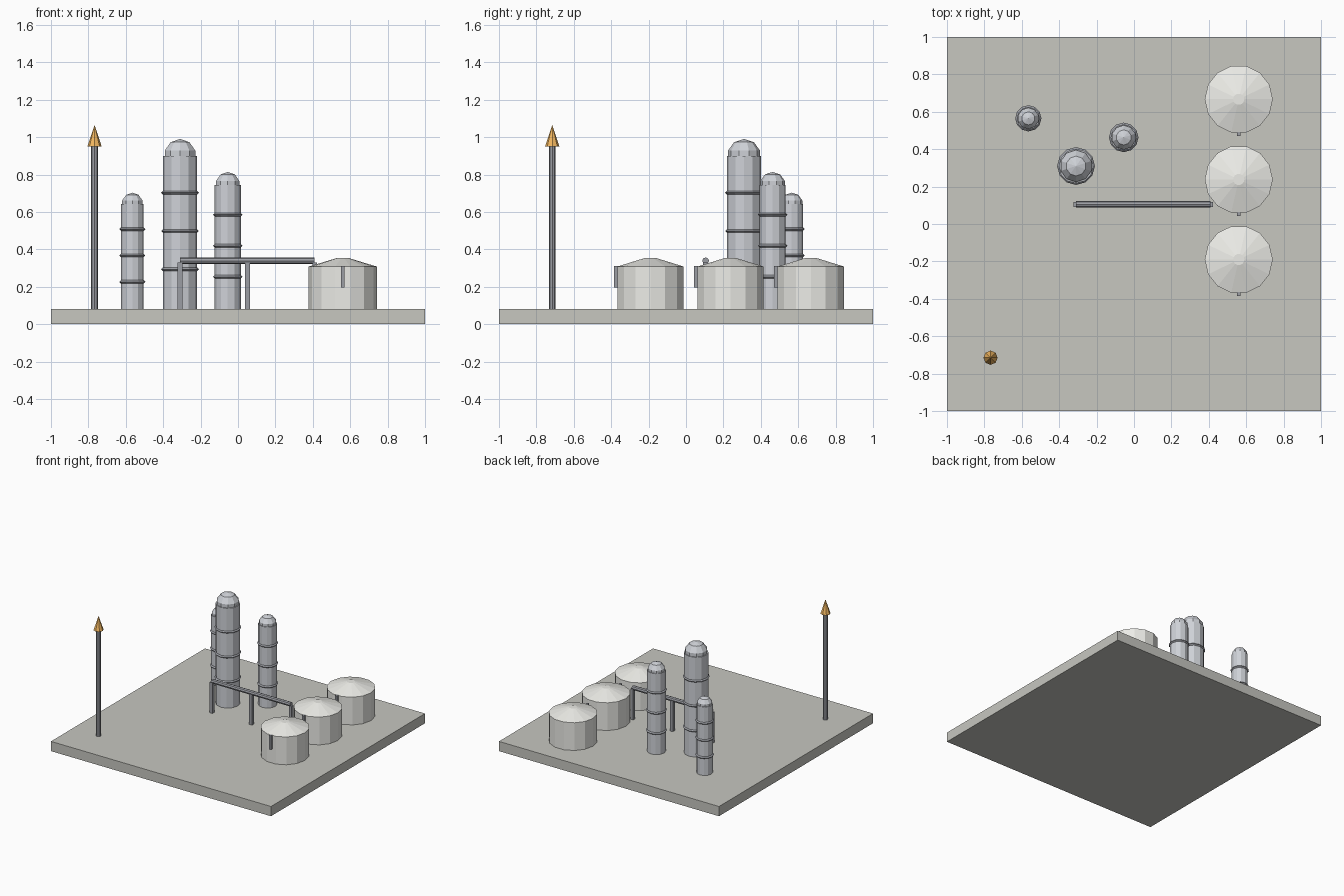
import bpy
from math import pi

if "Cube" in bpy.data.objects:
    bpy.data.objects.remove(bpy.data.objects["Cube"])


def material(name, r, g, b):
    m = bpy.data.materials.new(name)
    m.diffuse_color = (r, g, b, 1)
    m.use_nodes = True
    m.node_tree.nodes["Principled BSDF"].inputs["Base Color"].default_value = m.diffuse_color
    return m


CONCRETE = material("concrete", 0.57, 0.57, 0.53)
STEEL = material("steel", 0.62, 0.64, 0.68)
DARK = material("dark_steel", 0.33, 0.34, 0.37)
WHITE = material("tank_white", 0.84, 0.84, 0.80)
ORANGE = material("flame_orange", 0.90, 0.48, 0.12)


def finish(name, mat):
    ob = bpy.context.object
    ob.name = name
    ob.data.materials.append(mat)
    return ob


def box(name, mat, loc, size):
    bpy.ops.mesh.primitive_cube_add(size=1, location=loc)
    ob = finish(name, mat)
    ob.scale = size
    return ob


def cone(name, mat, x, y, z0, z1, r0, r1, sides, turn=0.0):
    bpy.ops.mesh.primitive_cone_add(vertices=sides, radius1=r0, radius2=r1, depth=z1 - z0,
                                    location=(x, y, (z0 + z1) / 2), rotation=(0, 0, turn))
    return finish(name, mat)


G = 0.08  # top of the ground slab

# Ground slab
box("base_slab", CONCRETE, (0, 0, G / 2), (2, 2, G))

# Distillation columns: shaft, domed cap, three hoops
for i, (x, y, r, top) in enumerate([(-0.31, 0.31, 0.092, 0.90),
                                    (-0.055, 0.463, 0.07, 0.745),
                                    (-0.565, 0.565, 0.061, 0.643)], 1):
    cone(f"column_{i}_shaft", STEEL, x, y, G, top, r, r, 12)
    bpy.ops.mesh.primitive_uv_sphere_add(segments=10, ring_count=5, radius=r * 0.98,
                                         location=(x, y, top))
    finish(f"column_{i}_dome", STEEL)
    for k, f in enumerate((0.26, 0.51, 0.76), 1):
        bpy.ops.mesh.primitive_torus_add(major_segments=12, minor_segments=4,
                                         major_radius=r, minor_radius=0.009,
                                         location=(x, y, G + f * (top - G)))
        finish(f"column_{i}_hoop_{k}", DARK)

# Storage tanks: wall, shallow conical roof, ladder on the front
for i, y in enumerate((0.667, 0.238, -0.19), 1):
    x = 0.56
    cone(f"tank_{i}_wall", WHITE, x, y, G, 0.308, 0.182, 0.182, 14, pi / 2)
    cone(f"tank_{i}_roof", WHITE, x, y, 0.308, 0.354, 0.182, 0.03, 14, pi / 2)
    box(f"tank_{i}_ladder", DARK, (x, y - 0.185, 0.253), (0.018, 0.022, 0.115))

# Pipe rack
bpy.ops.mesh.primitive_cylinder_add(vertices=8, radius=0.018, depth=0.72,
                                    location=(0.05, 0.105, 0.339), rotation=(0, pi / 2, 0))
finish("rack_pipe", DARK)
for i, x in enumerate((-0.31, 0.05, 0.41), 1):
    box(f"rack_post_{i}", DARK, (x, 0.105, (G + 0.33) / 2), (0.026, 0.026, 0.33 - G))

# Flare stack with flame
cone("flare_pole", DARK, -0.767, -0.715, G, 0.955, 0.018, 0.018, 8)
cone("flare_flame", ORANGE, -0.767, -0.715, 0.95, 1.065, 0.038, 0, 8)
